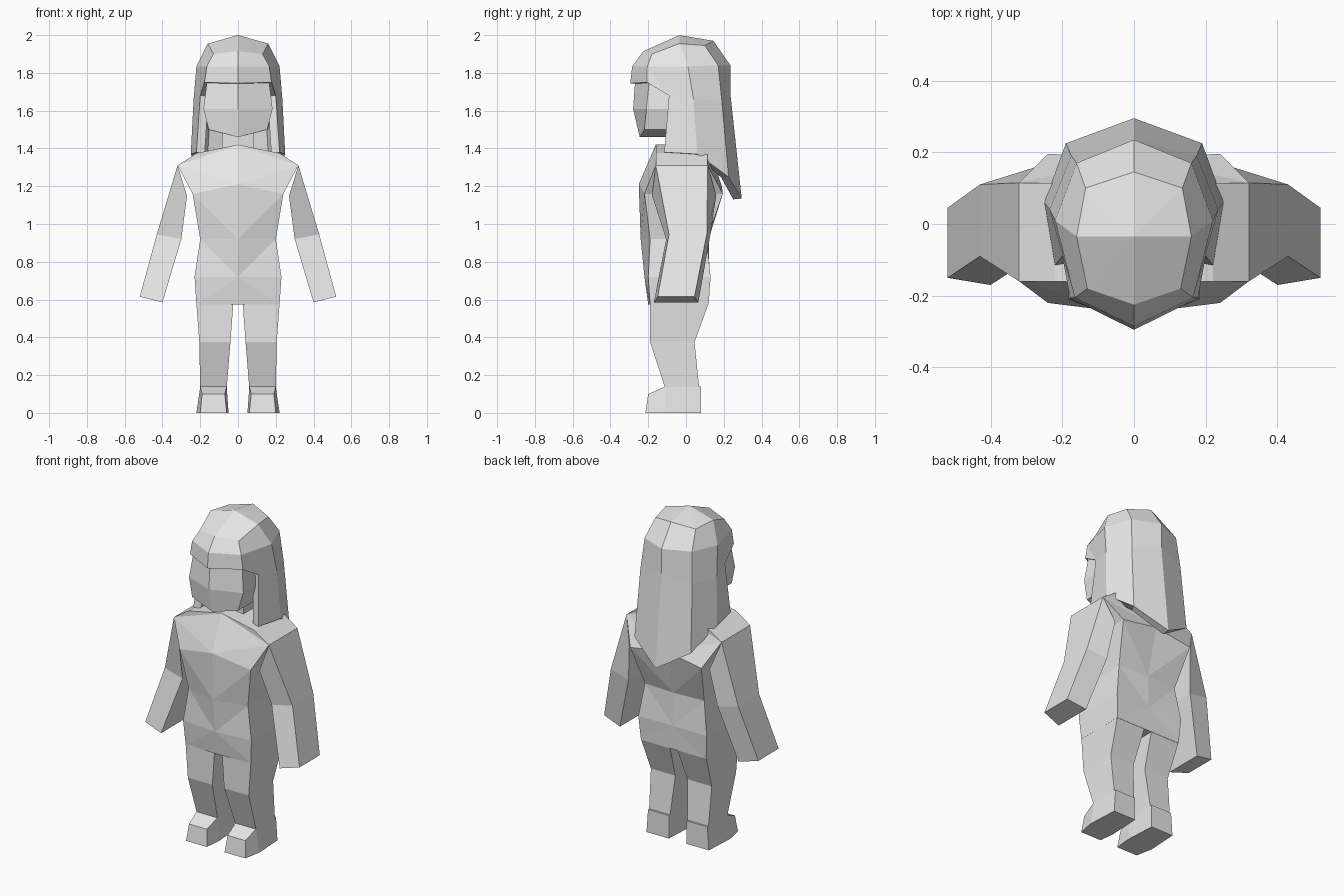
import bpy
import bmesh

cube = bpy.data.objects.get("Cube")
if cube:
    bpy.data.objects.remove(cube, do_unlink=True)

# One plain clay colour for the whole figure
clay = bpy.data.materials.new("light_grey_clay")
clay.use_nodes = True
colour = (0.8, 0.8, 0.8, 1)
clay.diffuse_color = colour
clay.node_tree.nodes["Principled BSDF"].inputs["Base Color"].default_value = colour


def loft(name, patches, wrap=False, caps=True):
    """Skin rows of points for the left half, then mirror to the right."""
    bm = bmesh.new()
    for rows in patches:
        grid = [[bm.verts.new(p) for p in row] for row in rows]
        count = len(grid[0])
        for low, high in zip(grid, grid[1:]):
            for i in range(count if wrap else count - 1):
                j = (i + 1) % count
                bm.faces.new((low[i], low[j], high[j], high[i]))
        if caps:
            bm.faces.new(grid[0])
            bm.faces.new(grid[-1])
    bmesh.ops.remove_doubles(bm, verts=bm.verts[:], dist=0.0005)
    bmesh.ops.recalc_face_normals(bm, faces=bm.faces[:])
    bm.normal_update()
    highest = max(bm.faces, key=lambda f: f.calc_center_median().z)
    if highest.normal.z < 0:
        bmesh.ops.reverse_faces(bm, faces=bm.faces[:])
    mesh = bpy.data.meshes.new(name)
    bm.to_mesh(mesh)
    bm.free()
    mesh.materials.append(clay)
    obj = bpy.data.objects.new(name, mesh)
    bpy.context.collection.objects.link(obj)
    mirror = obj.modifiers.new("mirror", 'MIRROR')
    mirror.merge_threshold = 0.001
    return obj


def level(x_in, x_out, front, back, z):
    """Rectangular cross-section at one height."""
    return [(x_in, front, z), (x_out, front, z), (x_out, back, z), (x_in, back, z)]


def half_ring(z, x, mid_front, front, back, mid_back):
    """Half section of the torso, from front centre to back centre."""
    return [(0, mid_front, z), (x, front, z), (x, back, z), (0, mid_back, z)]


# Torso, from hips to neckline
chest = [(0, -.25, 1.21), (.24, -.22, 1.16), (.24, .195, 1.16), (0, .19, 1.2)]
shoulder = [(0, -.16, 1.42), (.32, -.16, 1.31), (.32, .115, 1.31), (0, .115, 1.42)]
neckline = [(0, -.16, 1.42), (.22, -.16, 1.375), (.22, .115, 1.375), (0, .115, 1.42)]
torso = loft("torso", [[
    half_ring(.575, .22, -.2, -.19, .12, .12),
    half_ring(.72, .23, -.22, -.2, .13, .125),
    half_ring(.92, .2, -.24, -.19, .11, .12),
    chest, shoulder, neckline]])
split = torso.modifiers.new("split_quads", 'TRIANGULATE')
split.quad_method = 'SHORTEST_DIAGONAL'

# Legs
loft("legs", [[
    level(.06, .2, -.11, .07, .13),
    level(.04, .205, -.19, .045, .375),
    level(.025, .22, -.19, .12, .58)]], wrap=True)


# Feet, lofted from heel to toe
def foot_section(y, y_top, z, bottom, top):
    return [(bottom[0], y, 0), (bottom[1], y, 0), (top[1], y_top, z), (top[0], y_top, z)]


loft("feet", [[
    foot_section(.08, .08, .14, (.06, .21), (.06, .2)),
    foot_section(-.11, -.11, .14, (.05, .22), (.06, .2)),
    foot_section(-.215, -.2, .1, (.06, .2), (.07, .19))]], wrap=True)


# Arms, from shoulder to hand
def arm_section(x_out, z_out, outer, x_in, z_in, inner):
    return [(x_out, outer[0], z_out), (x_out, outer[1], z_out),
            (x_in, inner[1], z_in), (x_in, inner[0], z_in)]


loft("arms", [[
    arm_section(.52, .615, (-.15, .045), .4, .585, (-.17, .065)),
    arm_section(.43, .945, (-.09, .11), .3, .92, (-.105, .125)),
    arm_section(.32, 1.31, (-.16, .115), .27, 1.15, (-.18, .16))]], wrap=True)

# Neck
loft("neck", [[
    half_ring(1.36, .085, -.08, -.07, .07, .08),
    half_ring(1.6, .085, -.08, -.07, .07, .08)]])

# Head, with pointed chin and centre ridge
chin = [(0, -.245, 1.46), (.155, -.22, 1.5), (.16, .05, 1.5), (0, .06, 1.46)]
loft("head", [[
    chin,
    half_ring(1.61, .183, -.28, -.21, .05, .08),
    half_ring(1.75, .165, -.27, -.195, .05, .08),
    half_ring(1.85, .11, -.2, -.14, .05, .08)]])

# Hair: cap with fringe, then the long fall behind the face
# columns: front centre, fringe corner, face edge, side, back corner, back centre
crown = [(0, -.035, 2)] * 6
upper_corner = (.13, -.18, 1.9)
upper = [(0, -.225, 1.915), upper_corner, upper_corner,
         (.16, -.035, 1.955), (.135, .1, 1.945), (0, .145, 1.97)]
brow_corner = (.165, -.205, 1.835)
brow = [(0, -.285, 1.835), brow_corner, brow_corner,
        (.22, .01, 1.835), (.16, .17, 1.84), (0, .235, 1.84)]
fringe = [(0, -.295, 1.745), (.178, -.207, 1.75), (.2, -.09, 1.68),
          (.235, .04, 1.66), (.175, .19, 1.65), (0, .235, 1.69)]
tips = [(.22, -.115, 1.38), (.25, .06, 1.37), (.19, .225, 1.25), (0, .295, 1.135)]
hair = loft("hair", [[crown, upper, brow, fringe], [fringe[2:], tips]], caps=False)
thick = hair.modifiers.new("thickness", 'SOLIDIFY')
thick.thickness = 0.045
thick.offset = -1
